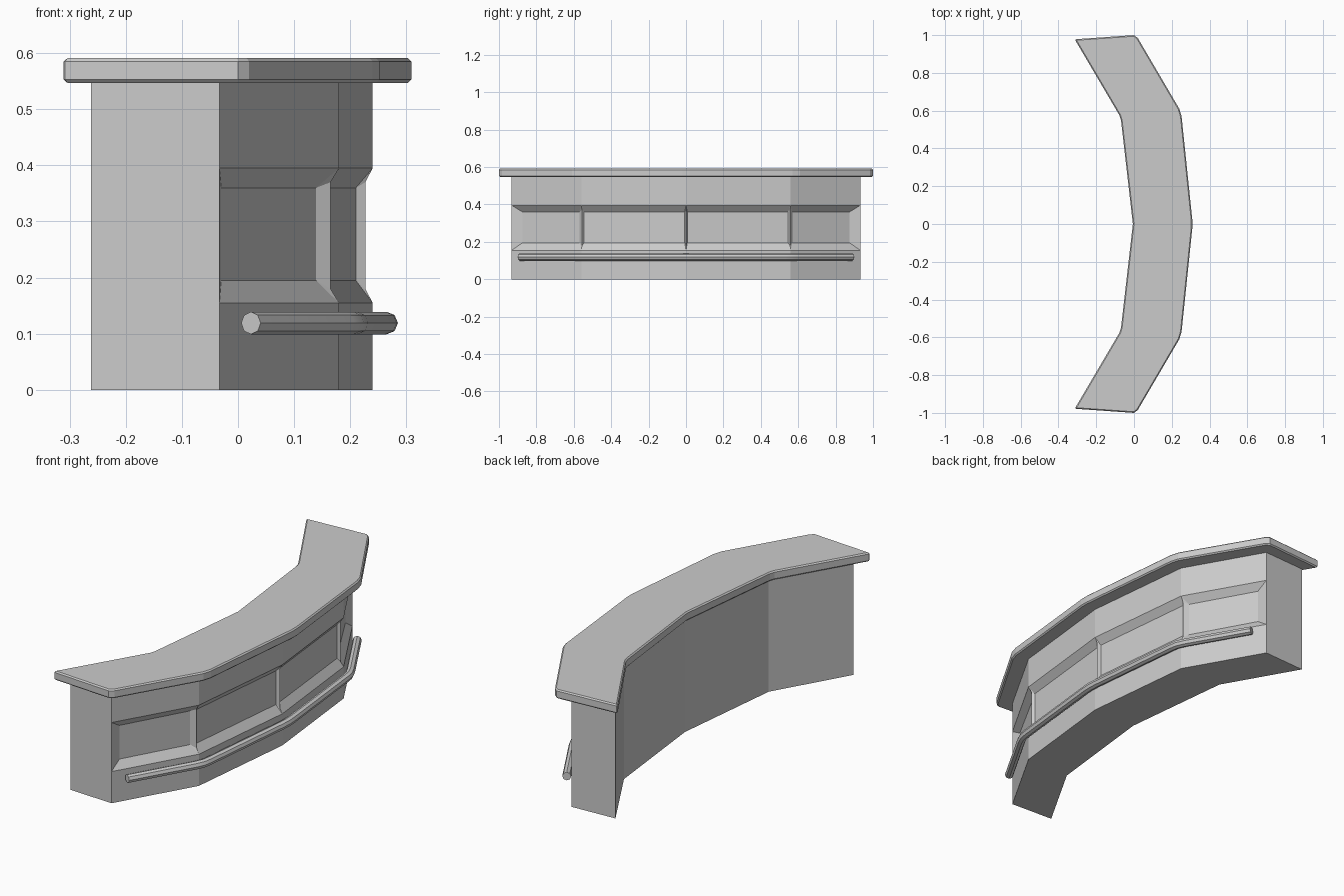
import bpy, bmesh

if "Cube" in bpy.data.objects:
    bpy.data.objects.remove(bpy.data.objects["Cube"])


def mirror_y(pts):
    """Extend a plan line running from y = -end to the middle onto the +y half."""
    return pts + [(x, -y) for x, y in reversed(pts) if y < -1e-6]


def new_object(name, bm):
    bmesh.ops.remove_doubles(bm, verts=bm.verts, dist=1e-5)
    bmesh.ops.recalc_face_normals(bm, faces=bm.faces)
    me = bpy.data.meshes.new(name)
    bm.to_mesh(me)
    bm.free()
    ob = bpy.data.objects.new(name, me)
    bpy.context.collection.objects.link(ob)
    return ob


def add_face(bm, *pts):
    return bm.faces.new([bm.verts.new(p) for p in pts])


# Counter body: curved wall with four recessed front panels
H = 0.55
LO, HI = 0.155, 0.395        # panel opening
RLO, RHI = 0.18, 0.37        # divider ridges
FLO, FHI = 0.195, 0.36       # panel floor
END, BEND, MID = (-0.033, -0.932), (0.18, -0.56), (0.24, 0.0)
B_END, B_BEND, B_MID = (-0.262, -0.92), (-0.056, -0.56), (0.006, 0.0)
# each half panel: opening start/end, back start/end, ridge start/end, floor start/end
panels = [
    (END, BEND, B_END, B_BEND, None, (0.165, -0.556),
     (-0.03, -0.874), (0.139, -0.57)),
    (BEND, MID, B_BEND, B_MID, (0.165, -0.556), (0.227, 0.0),
     (0.154, -0.545), (0.21, -0.007)),
]

bm = bmesh.new()
for s in (1, -1):
    def P(p, z):
        return (p[0], p[1] * s, z)

    for a, b, ba, bb, ra, rb, fa, fb in panels:
        add_face(bm, P(a, 0), P(b, 0), P(b, LO), P(a, LO))
        add_face(bm, P(a, HI), P(b, HI), P(b, H), P(a, H))
        add_face(bm, P(fa, FLO), P(fb, FLO), P(fb, FHI), P(fa, FHI))
        # sloping frame above and below the panel
        for z, rz, fz in ((LO, RLO, FLO), (HI, RHI, FHI)):
            add_face(bm, P(a, z), P(b, z), P(fb, fz), P(fa, fz))
            add_face(bm, P(b, z), P(rb, rz), P(fb, fz))
            if ra:
                add_face(bm, P(a, z), P(ra, rz), P(fa, fz))
        # sides of the panel
        add_face(bm, P(rb, RLO), P(rb, RHI), P(fb, FHI), P(fb, FLO))
        if ra:
            add_face(bm, P(ra, RLO), P(ra, RHI), P(fa, FHI), P(fa, FLO))
        else:
            add_face(bm, P(a, LO), P(a, HI), P(fa, FHI), P(fa, FLO))
        # back, underside and top
        add_face(bm, P(ba, 0), P(bb, 0), P(bb, H), P(ba, H))
        add_face(bm, P(a, 0), P(b, 0), P(bb, 0), P(ba, 0))
        add_face(bm, P(a, H), P(b, H), P(bb, H), P(ba, H))
    add_face(bm, P(END, 0), P(END, LO), P(END, HI), P(END, H),
             P(B_END, H), P(B_END, 0))
new_object("counter_body", bm)

# Countertop: bent slab with softened edges
outer = mirror_y([(0.0, -1.0), (0.02, -0.985), (0.24, -0.61),
                  (0.252, -0.57), (0.309, -0.02)])
inner = mirror_y([(-0.314, -0.978), (-0.077, -0.575),
                  (-0.069, -0.55), (-0.006, 0.0)])
bm = bmesh.new()
slab = add_face(bm, *[(x, y, 0.547) for x, y in outer + inner[::-1]])
ext = bmesh.ops.extrude_face_region(bm, geom=[slab])
top_verts = [v for v in ext["geom"] if isinstance(v, bmesh.types.BMVert)]
bmesh.ops.translate(bm, verts=top_verts, vec=(0, 0, 0.044))
top = new_object("countertop", bm)
bev = top.modifiers.new("edge_chamfer", "BEVEL")
bev.width = 0.006
bev.segments = 1
bev.limit_method = "ANGLE"
bev.angle_limit = 1.05

# Foot rail: eight-sided bar following the front
path = mirror_y([(0.023, -0.89), (0.19, -0.60), (0.206, -0.565),
                 (0.212, -0.53), (0.263, -0.04), (0.265, 0.0)])
cu = bpy.data.curves.new("foot_rail", "CURVE")
cu.dimensions = "3D"
cu.bevel_depth = 0.02
cu.bevel_resolution = 2
cu.use_fill_caps = True
sp = cu.splines.new("POLY")
sp.points.add(len(path) - 1)
for pt, (x, y) in zip(sp.points, path):
    pt.co = (x, y, 0.119, 1)
rail = bpy.data.objects.new("foot_rail", cu)
bpy.context.collection.objects.link(rail)
bpy.context.view_layer.objects.active = rail
rail.select_set(True)
bpy.ops.object.convert(target="MESH")
bpy.ops.object.shade_smooth_by_angle(angle=0.6)
